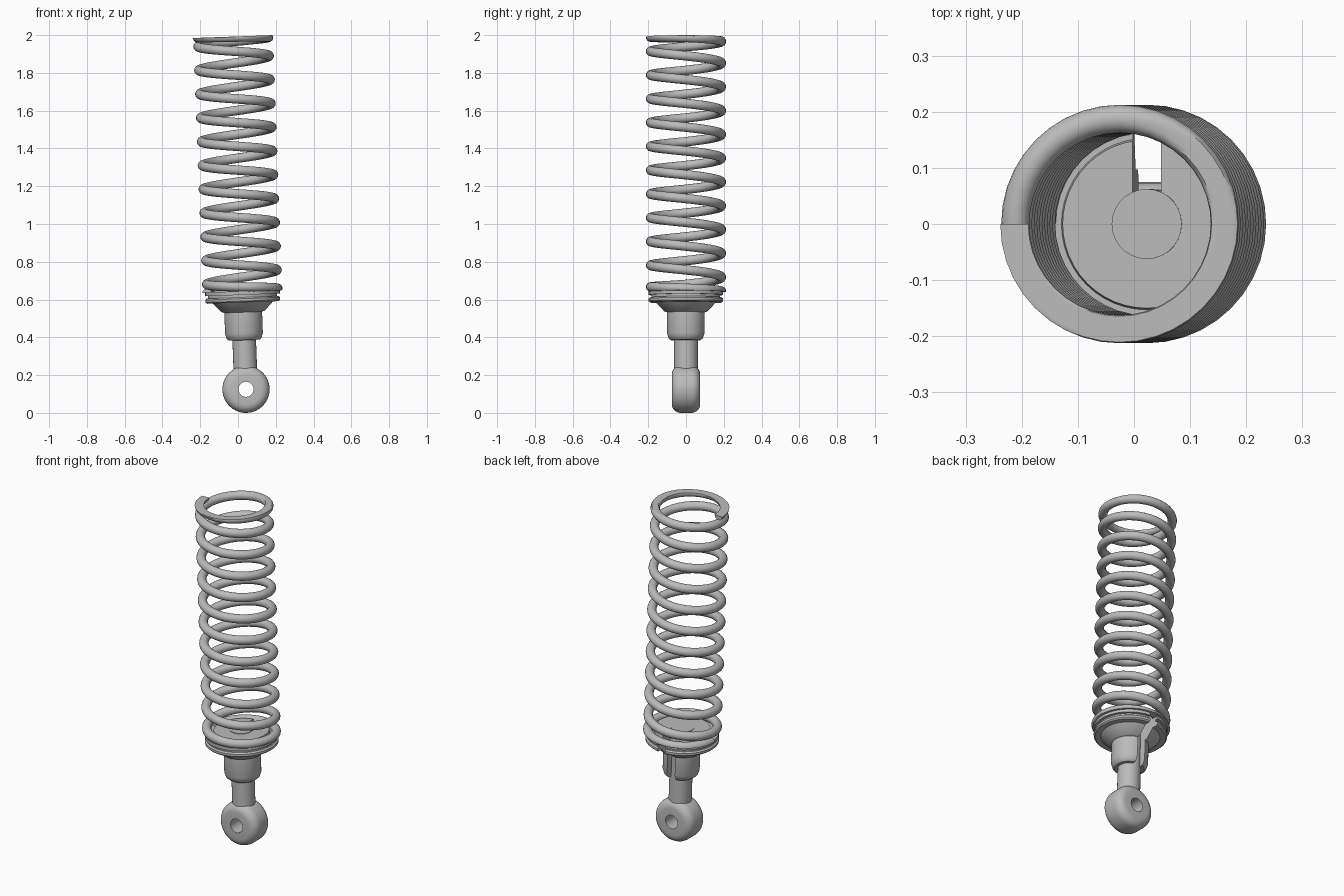
import bpy, bmesh, math
from mathutils import Matrix

cube = bpy.data.objects.get("Cube")
if cube:
    bpy.data.objects.remove(cube, do_unlink=True)

steel = bpy.data.materials.new("grey_steel")
steel.use_nodes = True
GREY = (0.5, 0.5, 0.5, 1)
steel.diffuse_color = GREY
steel.node_tree.nodes["Principled BSDF"].inputs["Base Color"].default_value = GREY

# The whole unit leans slightly, pivoting about the mounting eye
EYE_Z = 0.125
LEAN = (Matrix.Translation((0.0425, 0, EYE_Z)) @ Matrix.Rotation(math.radians(-2.1), 4, 'Y')
        @ Matrix.Translation((0, 0, -EYE_Z)))


def finish(name, bm, local=Matrix()):
    bmesh.ops.recalc_face_normals(bm, faces=bm.faces)
    mesh = bpy.data.meshes.new(name)
    bm.to_mesh(mesh)
    bm.free()
    mesh.transform(local)
    mesh.materials.append(steel)
    obj = bpy.data.objects.new(name, mesh)
    bpy.context.collection.objects.link(obj)
    obj.matrix_world = LEAN
    return obj


def smooth(obj, angle=35):
    bpy.ops.object.select_all(action='DESELECT')
    obj.select_set(True)
    bpy.context.view_layer.objects.active = obj
    bpy.ops.object.shade_smooth_by_angle(angle=math.radians(angle))


def bridge(bm, a, b):
    for i in range(len(a)):
        j = (i + 1) % len(a)
        bm.faces.new((a[i], a[j], b[j], b[i]))


def lathe(name, profile, steps=40, local=Matrix()):
    """Turn a closed (radius, height) loop about z."""
    bm = bmesh.new()
    rings = []
    for s in range(steps):
        a = math.tau * s / steps
        rings.append([bm.verts.new((r * math.cos(a), r * math.sin(a), z)) for r, z in profile])
    for s in range(steps):
        bridge(bm, rings[s], rings[(s + 1) % steps])
    return finish(name, bm, local)


# Mounting eye: a thick rounded ring with its hole along y
def arc(cr, cz, rad, start):
    return [(cr + rad * math.cos(math.radians(start + 18 * k)),
             cz + rad * math.sin(math.radians(start + 18 * k))) for k in range(6)]


eye_profile = [(0.04, -0.075)] + arc(0.08, -0.03, 0.045, -90) + arc(0.08, 0.03, 0.045, 0) + [(0.04, 0.075)]
eye = lathe("mounting_eye", eye_profile, 48,
            Matrix.Translation((0, 0, EYE_Z)) @ Matrix.Rotation(math.pi / 2, 4, 'X'))
smooth(eye)

# Rod from the eye up through the spring seat
bm = bmesh.new()
bmesh.ops.create_cone(bm, cap_ends=True, segments=28, radius1=0.0625, radius2=0.0625, depth=0.463)
rod = finish("rod", bm, Matrix.Translation((0, 0, 0.4365)))
smooth(rod)

# Spring seat: cup, flared cone, grooved flange and locating collar
seat = lathe("spring_seat", [
    (0.06, 0.385), (0.08, 0.385), (0.092, 0.395), (0.1, 0.42), (0.1, 0.533),
    (0.115, 0.538), (0.16, 0.585), (0.19, 0.585), (0.198, 0.592), (0.198, 0.605),
    (0.19, 0.612), (0.183, 0.612), (0.183, 0.625), (0.198, 0.625), (0.198, 0.645),
    (0.153, 0.645), (0.15, 0.665), (0.06, 0.665)], 48)

# Slot through the back of the seat
bm = bmesh.new()
bmesh.ops.create_cube(bm, size=1)
cutter = finish("slot_cutter", bm, Matrix.Translation((0, 0.15, 0.55)) @ Matrix.Diagonal((0.05, 0.3, 0.6, 1)))
cutter.hide_render = True
cut = seat.modifiers.new("slot", 'BOOLEAN')
cut.operation = 'DIFFERENCE'
cut.object = cutter
bpy.context.view_layer.objects.active = seat
bpy.context.view_layer.update()
bpy.ops.object.modifier_apply(modifier=cut.name)
bpy.data.objects.remove(cutter, do_unlink=True)
smooth(seat)

# Coil spring: twelve turns, closed and ground flat at both ends
TURNS, COIL_R, WIRE_R, PITCH, CLOSE = 12, 0.1875, 0.025, 0.126, 0.046
TOP = 1.9935
BOTTOM = TOP - 2 * CLOSE - (TURNS - 2) * PITCH


def coil_height(t):
    if t < 1:
        return TOP - CLOSE * t * t
    if t > TURNS - 1:
        return BOTTOM + CLOSE * (TURNS - t) ** 2
    return TOP - CLOSE - PITCH * (t - 1)


bm = bmesh.new()
PER_TURN, SIDES = 40, 16
rings = []
for s in range(TURNS * PER_TURN + 1):
    t = s / PER_TURN
    a = math.pi + math.tau * t
    ring = []
    for k in range(SIDES):
        w = math.tau * k / SIDES
        r = COIL_R + WIRE_R * math.cos(w)
        z = coil_height(t) + WIRE_R * math.sin(w)
        ring.append(bm.verts.new((r * math.cos(a), r * math.sin(a), min(TOP, max(BOTTOM, z)))))
    rings.append(ring)
for a, b in zip(rings, rings[1:]):
    bridge(bm, a, b)
bm.faces.new(rings[0])
bm.faces.new(rings[-1])
spring = finish("coil_spring", bm)
smooth(spring, 40)
